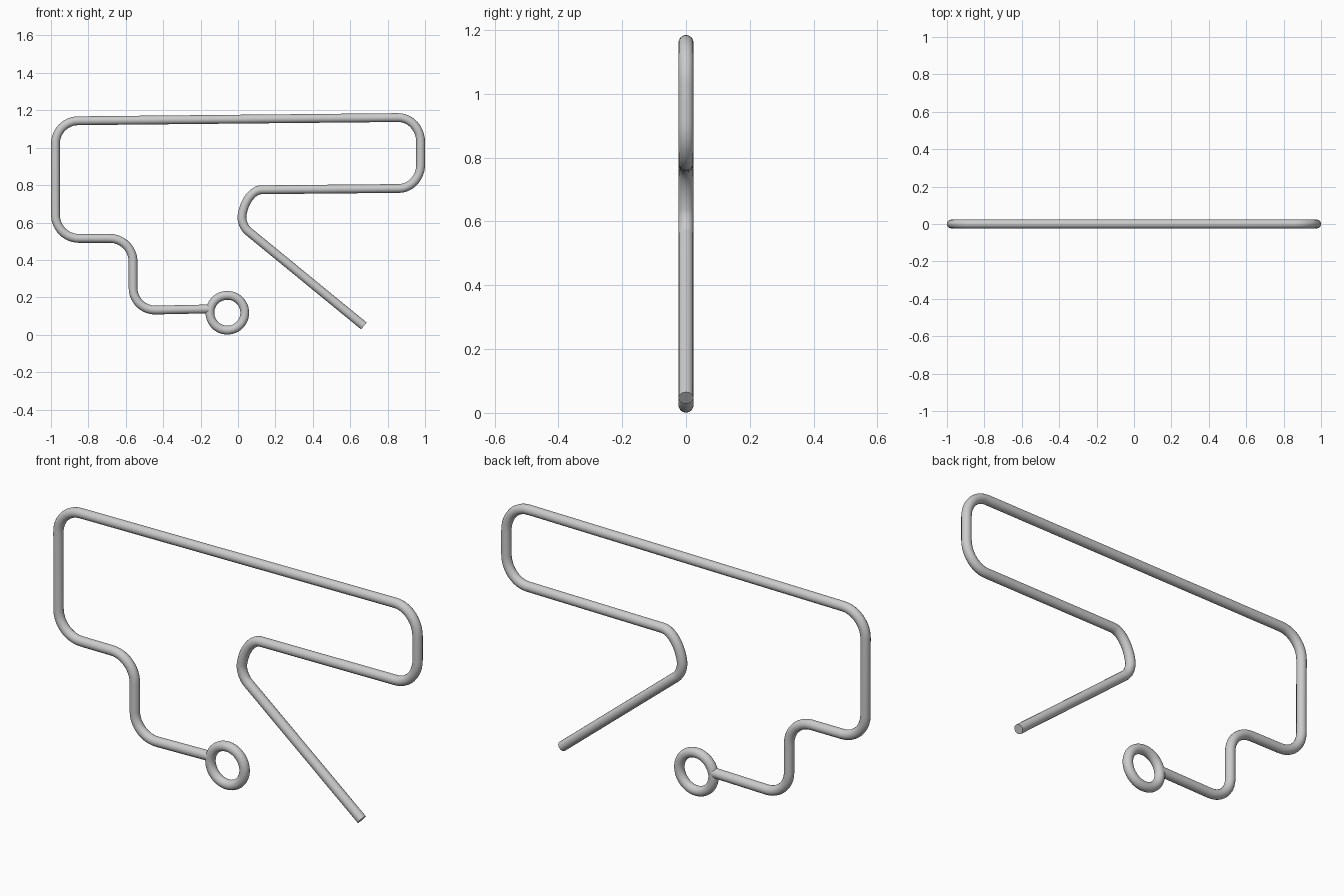
import bpy, math
from mathutils import Vector

if "Cube" in bpy.data.objects:
    bpy.data.objects.remove(bpy.data.objects["Cube"])

TUBE = 0.0235
STEPS = 12
K = 0.5523


def bend(a, corner, b):
    """Rounded corner from a to b, tangent to the lines through corner."""
    a, c, b = Vector(a), Vector(corner), Vector(b)
    h1, h2 = a.lerp(c, K), b.lerp(c, K)
    pts = []
    for i in range(STEPS + 1):
        t = i / STEPS
        s = 1 - t
        pts.append(a * s**3 + h1 * 3 * s * s * t + h2 * 3 * s * t * t + b * t**3)
    return pts


def tube(name, pts):
    """Sweep a round section along points in the XZ plane."""
    cu = bpy.data.curves.new(name, 'CURVE')
    cu.dimensions = '3D'
    cu.bevel_depth = TUBE
    cu.bevel_resolution = 6
    cu.use_fill_caps = True
    sp = cu.splines.new('POLY')
    sp.points.add(len(pts) - 1)
    for p, q in zip(sp.points, pts):
        p.co = (q[0], 0, q[1], 1)
    ob = bpy.data.objects.new(name, cu)
    bpy.context.collection.objects.link(ob)
    bpy.ops.object.select_all(action='DESELECT')
    ob.select_set(True)
    bpy.context.view_layer.objects.active = ob
    bpy.ops.object.convert(target='MESH')
    bpy.ops.object.shade_smooth_by_angle(angle=math.radians(40))


# Bent rod, from the ring round to the free end
bends = [
    ((-0.44, 0.132), (-0.561, 0.130), (-0.561, 0.25)),
    ((-0.561, 0.39), (-0.561, 0.515), (-0.685, 0.515)),
    ((-0.85, 0.515), (-0.975, 0.515), (-0.976, 0.64)),
    ((-0.9765, 1.02), (-0.9765, 1.143), (-0.855, 1.144)),
    ((0.855, 1.161), (0.9765, 1.162), (0.9765, 1.03)),
    ((0.9765, 0.91), (0.9765, 0.783), (0.86, 0.782)),
    ((0.125, 0.775), (0.040, 0.774), (0.021, 0.635)),
    ((0.021, 0.635), (0.016, 0.585), (0.055, 0.553)),
]
path = [Vector((-0.15, 0.138))]
for b in bends:
    arc = bend(*b)
    path += arc[1:] if (arc[0] - path[-1]).length < 1e-4 else arc
path.append(Vector((0.673, 0.047)))
tube("bent_rod", path)

# End ring
bpy.ops.mesh.primitive_torus_add(major_radius=0.093, minor_radius=TUBE,
                                 major_segments=48, minor_segments=24,
                                 location=(-0.057, 0, 0.1175),
                                 rotation=(math.pi / 2, 0, 0))
bpy.context.object.name = "end_ring"
bpy.ops.object.shade_smooth_by_angle(angle=math.radians(40))
